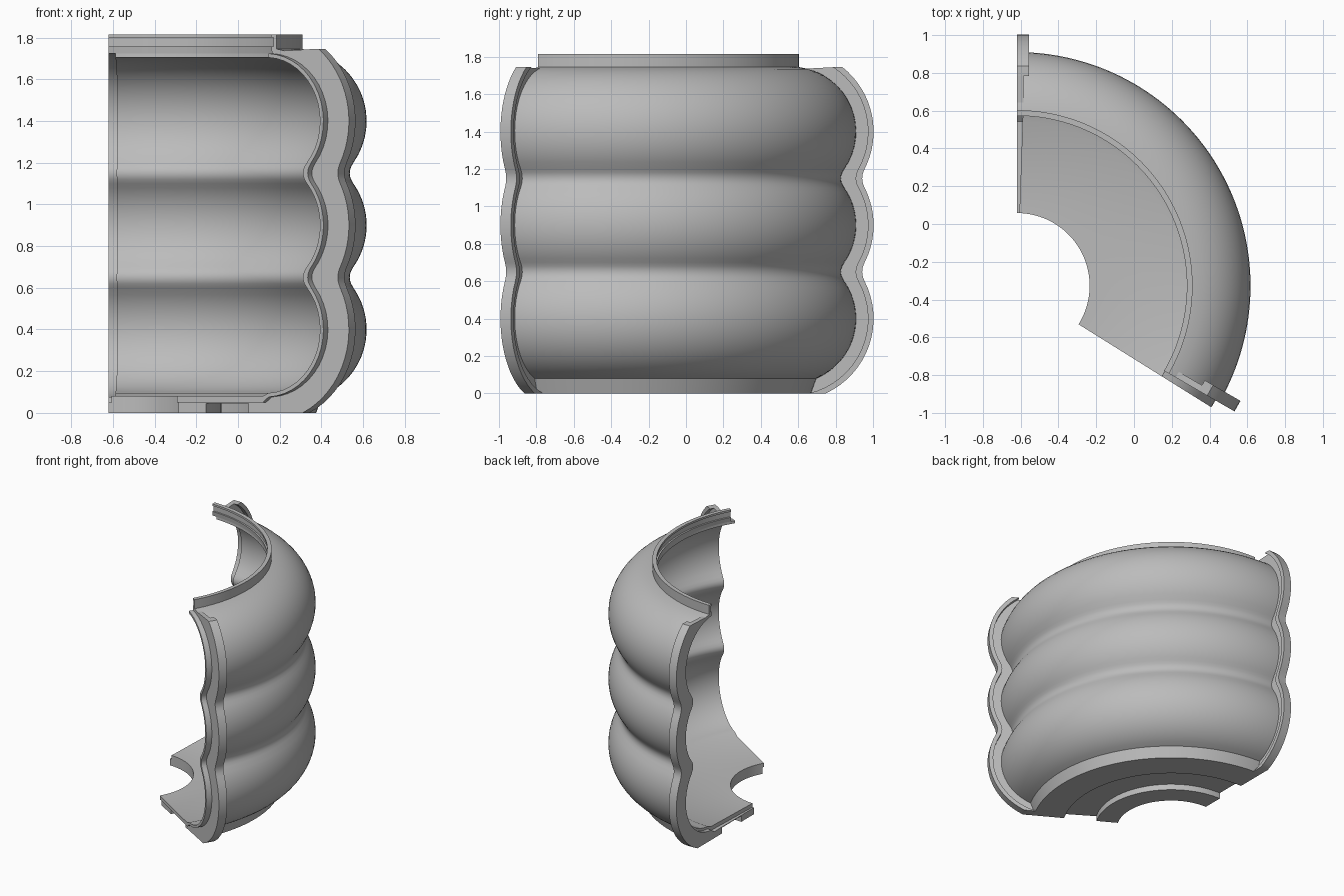
import bpy, bmesh, math

default = bpy.data.objects.get("Cube")
if default:
    bpy.data.objects.remove(default, do_unlink=True)

grey = bpy.data.materials.new("plain grey")
grey.use_nodes = True
colour = (0.5, 0.5, 0.5, 1)
grey.diffuse_color = colour
grey.node_tree.nodes["Principled BSDF"].inputs["Base Color"].default_value = colour

AXIS_X, AXIS_Y = -0.62, -0.327       # axis of revolution
LOBE_R = 0.89                        # radius of the lobe centres
LOBES = (0.4, 0.9, 1.4)              # heights of the lobe centres
START, END = math.radians(-30), math.radians(90)
LAP = math.radians(2)                # overlap of the inner layer


def scallops(rad, low, high, steps=16):
    """Three stacked bulges with filleted valleys, from bottom to top."""
    pts = []
    near = math.asin(0.2 / rad)
    slope = math.tan(near)
    for k, zc in enumerate(LOBES):
        a = -math.asin(min(0.999, low / rad)) if k == 0 else -near
        b = math.asin(min(0.999, high / rad)) if k == 2 else near
        for i in range(steps + 1):
            t = a + (b - a) * i / steps
            pts.append((LOBE_R + rad * math.cos(t), zc + rad * math.sin(t)))
        if k < 2:
            floor = LOBE_R + rad * math.cos(near) - slope * 0.025
            for d in (-0.03, -0.015, 0, 0.015, 0.03):
                pts.append((floor + slope * d * d / 0.1, zc + 0.25 + d))
    return pts


def skin(name, rings):
    """Closed solid through a row of matching rings, capped at both ends."""
    bm = bmesh.new()
    rows = [[bm.verts.new(p) for p in ring] for ring in rings]
    n = len(rows[0])
    for r0, r1 in zip(rows, rows[1:]):
        for i in range(n):
            j = (i + 1) % n
            bm.faces.new((r0[i], r0[j], r1[j], r1[i]))
    bm.faces.new(rows[0])
    bm.faces.new(rows[-1][::-1])
    bmesh.ops.recalc_face_normals(bm, faces=bm.faces)
    mesh = bpy.data.meshes.new(name)
    bm.to_mesh(mesh)
    bm.free()
    mesh.materials.append(grey)
    obj = bpy.data.objects.new(name, mesh)
    bpy.context.collection.objects.link(obj)
    bpy.ops.object.select_all(action="DESELECT")
    obj.select_set(True)
    bpy.context.view_layer.objects.active = obj
    bpy.ops.object.shade_smooth_by_angle(angle=math.radians(30))
    return obj


def place(profile, ang, shift=0.0):
    """Stand a radius-height profile at an angle, shifted square to its plane."""
    c, s = math.cos(ang), math.sin(ang)
    return [(AXIS_X + r * c - shift * s, AXIS_Y + r * s + shift * c, z)
            for r, z in profile]


def revolve(name, profile, a0, a1, steps=64):
    skin(name, [place(profile, a0 + (a1 - a0) * i / steps)
                for i in range(steps + 1)])


# Outer shell: base with underside groove, bulging wall and grooved neck
seam = scallops(0.324, 0.324, 0.324)
base = [(0.87, 0.05), (0.385, 0.05), (0.385, 0), (0.54, 0), (0.54, 0.045),
        (0.775, 0.045), (0.775, 0), (0.995, 0)]
neck = [(0.93, 1.745), (0.93, 1.815), (0.9, 1.815), (0.9, 1.8),
        (0.912, 1.8), (0.912, 1.757), (0.9, 1.757)]
revolve("outer_shell", base + scallops(0.347, 0.32, 0.343) + neck + seam[::-1],
        START, END)

# Inner lining and floor, turned to leave a tongue and a matching rebate
lining = scallops(0.305, 0.305, 0.305)
floor_edge = [(0.87, 0.08), (0.385, 0.08), (0.385, 0.05), (0.87, 0.05)]
revolve("inner_lining", lining[::-1] + floor_edge + seam,
        START - LAP, END - LAP)

# Joining flanges on both ends: a thin web with a thicker rim
web = [(0.99, 0)] + scallops(0.42, 0.4, 0.345) + scallops(0.338, 0.32, 0.335)[::-1]
rim = scallops(0.44, 0.4, 0.345) + scallops(0.41, 0.4, 0.345)[::-1]
for side, ang, sign in (("front", START, 1), ("back", END, -1)):
    for part, profile, thick in (("web", web, 0.034), ("rim", rim, 0.064)):
        skin(f"{side}_flange_{part}",
             [place(profile, ang), place(profile, ang, sign * thick)])
